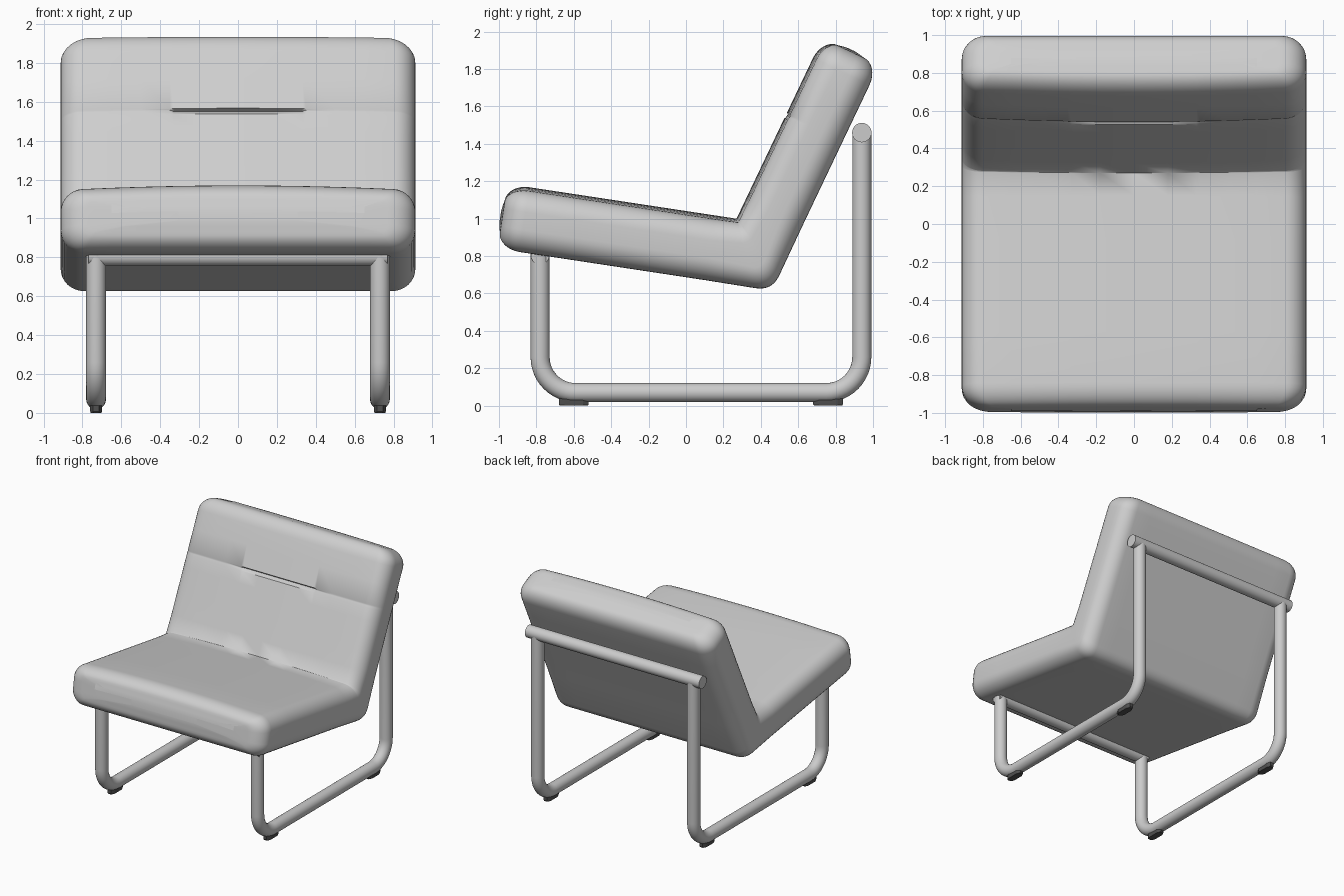
import bpy, bmesh, math
from mathutils import Vector

if "Cube" in bpy.data.objects:
    bpy.data.objects.remove(bpy.data.objects["Cube"])


def material(name, rgb):
    m = bpy.data.materials.new(name)
    m.diffuse_color = (*rgb, 1)
    m.use_nodes = True
    m.node_tree.nodes["Principled BSDF"].inputs["Base Color"].default_value = m.diffuse_color
    return m


FABRIC = material("light grey fabric", (0.62, 0.62, 0.62))
METAL = material("light grey metal", (0.6, 0.6, 0.6))
RUBBER = material("dark rubber", (0.08, 0.08, 0.08))


def finish(name, bm, mat, angle=40):
    bmesh.ops.remove_doubles(bm, verts=bm.verts, dist=0.0005)
    bmesh.ops.recalc_face_normals(bm, faces=bm.faces)
    me = bpy.data.meshes.new(name)
    bm.to_mesh(me)
    bm.free()
    me.materials.append(mat)
    ob = bpy.data.objects.new(name, me)
    bpy.context.collection.objects.link(ob)
    bpy.context.view_layer.objects.active = ob
    ob.select_set(True)
    bpy.ops.object.shade_smooth_by_angle(angle=math.radians(angle))
    ob.select_set(False)
    return ob


def loft(bm, rings):
    rows = [[bm.verts.new(p) for p in r] for r in rings]
    n = len(rows[0])
    for a, b in zip(rows, rows[1:]):
        for i in range(n):
            bm.faces.new((a[i], a[(i + 1) % n], b[(i + 1) % n], b[i]))
    bm.faces.new(rows[0][::-1])
    bm.faces.new(rows[-1])


# Cushion cross-section between a top point and a bottom point of the side profile
HALF_W, CROWN = 0.912, 0.025


def section(top, bottom, ix=0.0, iz=0.0, k=1.0, groove=0.0, slot=0.0):
    u = (top - bottom).normalized()
    base = bottom + u * iz
    h = (top - bottom).length - 2 * iz
    w, rb, rt = HALF_W - ix, 0.12 * k, 0.11 * k
    xs = [0, 0.18, 0.33, 0.35, 0.5, 0.65]
    half = [(min(x, w - rb), 0) for x in xs]
    for i in range(9):
        a = math.radians(-90 + i * 90 / 8)
        half.append((w - rb + rb * math.cos(a), rb + rb * math.sin(a)))
    for i in range(9):
        a = math.radians(i * 90 / 8)
        x = w - rt + rt * math.cos(a)
        drop = CROWN * k * (x / w) ** 2
        half.append((x, h - rt - drop + rt * math.sin(a) - groove * math.sin(a)))
    for x in reversed(xs):
        d = groove + (slot if x < 0.34 else 0)
        half.append((x, h - CROWN * k * (x / w) ** 2 - d))
    ring = half + [(-x, v) for x, v in half[-2:0:-1]]
    return [(x, base.x + u.x * v, base.y + u.y * v) for x, v in ring]


# Side profile as (y, z): seat and backrest meet at the crease
CREASE = Vector((0.27, 1.0))
D1, U1 = Vector((0.989, -0.15)), Vector((0.15, 0.989))
D2, U2 = Vector((0.43, 0.903)), Vector((-0.903, 0.43))
CORNER = Vector((0.46, 0.615))


def seat_at(s, **kw):
    t = CREASE - D1 * s
    return section(t, t - U1 * 0.35, **kw)


def back_at(s, **kw):
    t = CREASE + D2 * s
    return section(t, t - U2 * 0.335, **kw)


def rounded_end(at, length):
    """Sections from the straight body out to the softly domed end."""
    R, out = 0.12, []
    for i in range(9):
        a = math.radians(i * 90 / 8)
        c = 1 - math.cos(a)
        out.append(at(length - R + R * math.sin(a), ix=0.14 * c, iz=0.09 * c, k=1 - 0.65 * c))
    out.append(at(length + 0.006, ix=0.3, iz=0.12, k=0.25))
    out.append(at(length + 0.01, ix=0.6, iz=0.15, k=0.1))
    return out


# Upholstered seat and backrest, one folded cushion
rings = rounded_end(seat_at, 1.24)[::-1]
rings += [seat_at(s) for s in (0.85, 0.6, 0.35, 0.12)]
p0, p1 = CORNER - D1 * 0.089, CORNER + D2 * 0.089
for i in range(9):
    t = i / 8
    b = p0 * (1 - t) ** 2 + CORNER * 2 * t * (1 - t) + p1 * t ** 2
    rings.append(section(CREASE, b))
rings += [back_at(s) for s in (0.12, 0.3, 0.5, 0.595)]
# horizontal seam with a short slot in the middle
rings += [back_at(0.612, groove=0.003, slot=0.012), back_at(0.622, groove=0.004, slot=0.022),
          back_at(0.628), back_at(0.8)]
rings += rounded_end(back_at, 1.07)
bm = bmesh.new()
loft(bm, rings)
finish("seat_and_backrest_cushion", bm, FABRIC)


# Tube swept along (x, y, z) points that lie in one plane with the given normal
def tube(name, pts, r, normal, n=24):
    pts, normal = [Vector(p) for p in pts], Vector(normal)
    rings = []
    for i, p in enumerate(pts):
        d = (pts[min(i + 1, len(pts) - 1)] - pts[max(i - 1, 0)]).normalized()
        side = d.cross(normal)
        rings.append([p + r * (math.cos(a) * normal + math.sin(a) * side)
                      for a in (2 * math.pi * j / n for j in range(n))])
    bm = bmesh.new()
    loft(bm, rings)
    return finish(name, bm, METAL)


# Side frames: front leg, floor runner and rear leg bent from one tube
YF, YR, ZB, BEND = -0.78, 0.94, 0.07, 0.19
for side, x in (("left", -0.73), ("right", 0.73)):
    path = [(x, YF, 0.82)]
    for i in range(13):
        a = math.radians(180 + i * 7.5)
        path.append((x, YF + BEND + BEND * math.cos(a), ZB + BEND + BEND * math.sin(a)))
    for i in range(13):
        a = math.radians(270 + i * 7.5)
        path.append((x, YR - BEND + BEND * math.cos(a), ZB + BEND + BEND * math.sin(a)))
    path.append((x, YR, 1.46))
    tube(side + "_side_frame", path, 0.051, (1, 0, 0))

    # Rubber feet with clipped corners
    for end, y in (("front", -0.6), ("rear", 0.76)):
        outline = [(0.03, -0.05), (0.03, 0.05), (0.015, 0.08), (-0.015, 0.08),
                   (-0.03, 0.05), (-0.03, -0.05), (-0.015, -0.08), (0.015, -0.08)]
        bm = bmesh.new()
        loft(bm, [[(x + px * f, y + py * f, z) for px, py in outline]
                  for z, f in ((0, 0.93), (0.008, 1), (0.04, 1))])
        finish(f"{side}_{end}_foot", bm, RUBBER, 20)

# Cross bars behind the backrest and under the seat front
tube("rear_cross_bar", [(-0.815, YR, 1.46), (0.815, YR, 1.46)], 0.052, (0, 0, 1))
tube("front_cross_bar", [(-0.77, YF, 0.805), (0.77, YF, 0.805)], 0.05, (0, 0, 1))
